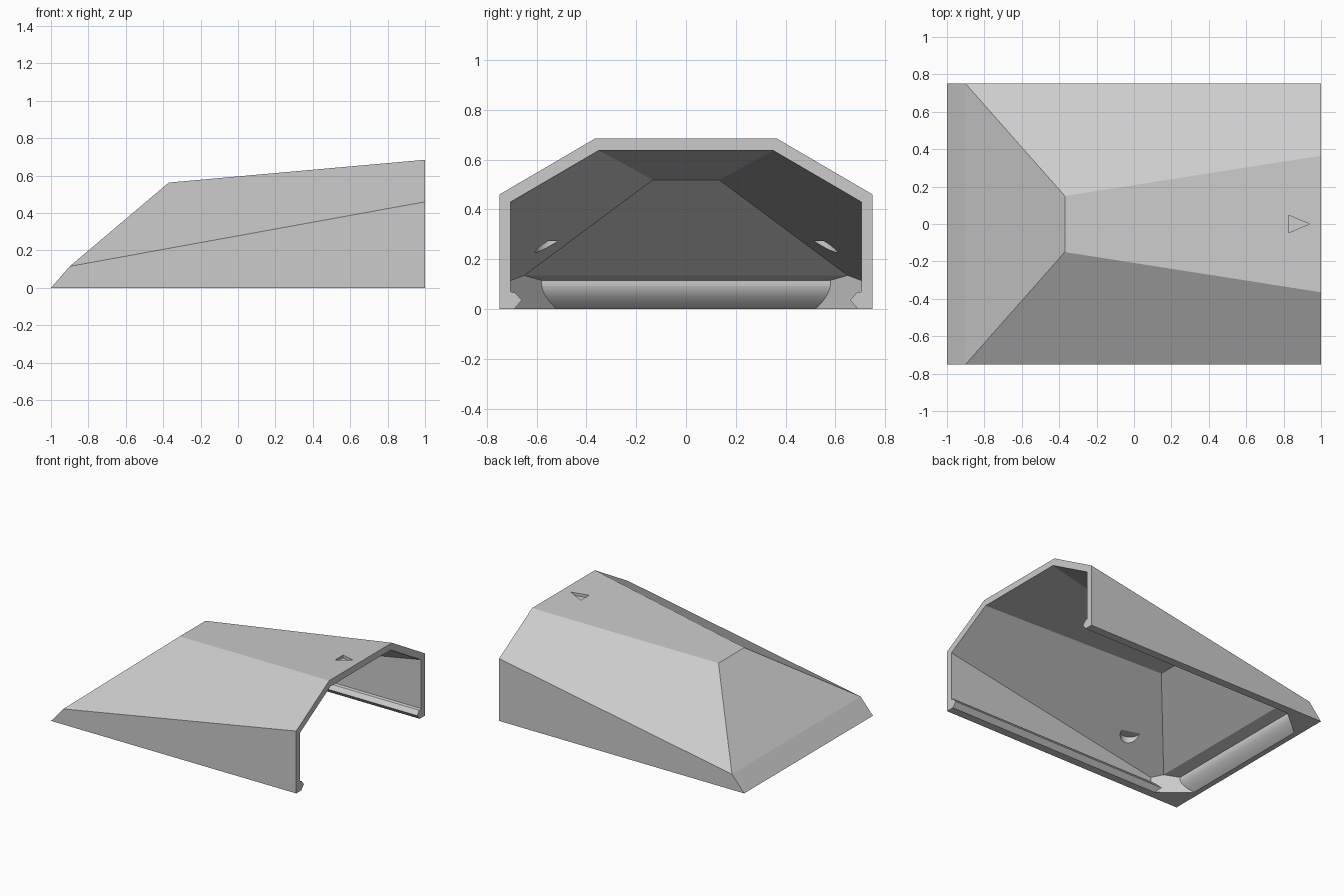
import bpy, bmesh
from math import radians
from mathutils import Matrix

old = bpy.data.objects.get("Cube")
if old:
    bpy.data.objects.remove(old, do_unlink=True)

grey = bpy.data.materials.new("light_grey")
grey.use_nodes = True
colour = (0.6, 0.6, 0.6, 1)
grey.diffuse_color = colour
grey.node_tree.nodes["Principled BSDF"].inputs["Base Color"].default_value = colour


def finish(bm, name):
    bmesh.ops.recalc_face_normals(bm, faces=bm.faces)
    mesh = bpy.data.meshes.new(name)
    bm.to_mesh(mesh)
    bm.free()
    mesh.materials.append(grey)
    ob = bpy.data.objects.new(name, mesh)
    bpy.context.collection.objects.link(ob)
    return ob


def cut(target, cutter):
    cutter.hide_render = True
    bpy.context.view_layer.objects.active = target
    mod = target.modifiers.new("cut", 'BOOLEAN')
    mod.operation = 'DIFFERENCE'
    mod.solver = 'EXACT'
    mod.object = cutter
    bpy.ops.object.modifier_apply(modifier=mod.name)
    bpy.data.objects.remove(cutter, do_unlink=True)


# Outer faceted body, mirrored across y
bm = bmesh.new()
for x, y, z in [(1, .75, 0), (1, .75, .46), (1, .365, .685),
                (-.37, .15, .563), (-.9, .75, .115), (-1, .75, 0)]:
    for s in (-1, 1):
        bm.verts.new((x, s * y, z))
bmesh.ops.convex_hull(bm, input=bm.verts)
bmesh.ops.dissolve_limit(bm, angle_limit=radians(1), verts=bm.verts, edges=bm.edges)
shell = finish(bm, "wedge_cover")

# Cavity: inner planes follow the outer ones
END, LOW = 1.05, -.02


def corner_x(y):
    return -.96 + (y - .52) * 1.2


def flank_z(x, y):
    return .43 + .1816 * (x - 1) - .584 * (y - .705)


def roof_point(x):
    z = .637 + .0876 * (x - 1)
    return x, .705 - (z - flank_z(x, .705)) / .584, z


rail = [(.69, LOW), (.69, 0), (.66, .035), (.685, .065), (.705, .07)]
steps = 12
roll = [(.65, .135), (.58, .115)]
for i in range(steps + 1):
    t = i / steps
    roll.append((.58 - .06 * t ** 1.8, .1 * (1 - t)))
roll.append((.52, LOW))

bm = bmesh.new()
sides = []
for s in (-1, 1):
    def vert(x, y, z):
        return bm.verts.new((x, s * y, z))

    shoulder = .705
    xs = corner_x(shoulder)
    near = [vert(END, y, z) for y, z in rail]
    near.append(vert(END, shoulder, flank_z(END, shoulder)))
    far = [vert(corner_x(y), y, z) for y, z in rail]
    far.append(vert(xs, shoulder, flank_z(xs, shoulder)))
    lip = [vert(corner_x(y), y, z) for y, z in roll]
    top_near = vert(*roof_point(END))
    top_far = vert(*roof_point(-.35))
    # Side wall with clip rail, slanted flank and corner facet
    for i in range(len(near) - 1):
        bm.faces.new((near[i], near[i + 1], far[i + 1], far[i]))
    bm.faces.new((near[-1], top_near, top_far, lip[0], far[-1]))
    bm.faces.new(far + lip)
    sides.append((near, far, lip, top_near, top_far))

(n0, f0, l0, tn0, tf0), (n1, f1, l1, tn1, tf1) = sides
# Front roll, sloping front, roof, open end and underside
for i in range(len(l0) - 1):
    bm.faces.new((l0[i], l0[i + 1], l1[i + 1], l1[i]))
bm.faces.new((l0[0], l1[0], tf1, tf0))
bm.faces.new((tf0, tf1, tn1, tn0))
bm.faces.new(n0 + [tn0, tn1] + n1[::-1])
bm.faces.new((n0[0], n1[0], f1[0], l1[-1], l0[-1], f0[0]))
cut(shell, finish(bm, "cavity_cutter"))

# Round pockets inside both flanks
for s in (-1, 1):
    bm = bmesh.new()
    bmesh.ops.create_cone(bm, cap_ends=True, segments=72, radius1=.066, radius2=.066,
                          depth=.14, matrix=Matrix.Translation((-.42, s * .542, .203)))
    cut(shell, finish(bm, "pocket_cutter"))

# Engraved arrow on the roof
bm = bmesh.new()
for x, y in [(.825, -.047), (.825, .047), (.94, 0)]:
    roof = .685 + .089 * (x - 1)
    for dz in (-.02, .05):
        bm.verts.new((x, y, roof + dz))
bmesh.ops.convex_hull(bm, input=bm.verts)
cut(shell, finish(bm, "arrow_cutter"))

# Soft shading on the roll and pockets only
bpy.ops.object.select_all(action='DESELECT')
shell.select_set(True)
bpy.context.view_layer.objects.active = shell
bpy.ops.object.shade_smooth_by_angle(angle=radians(8))
